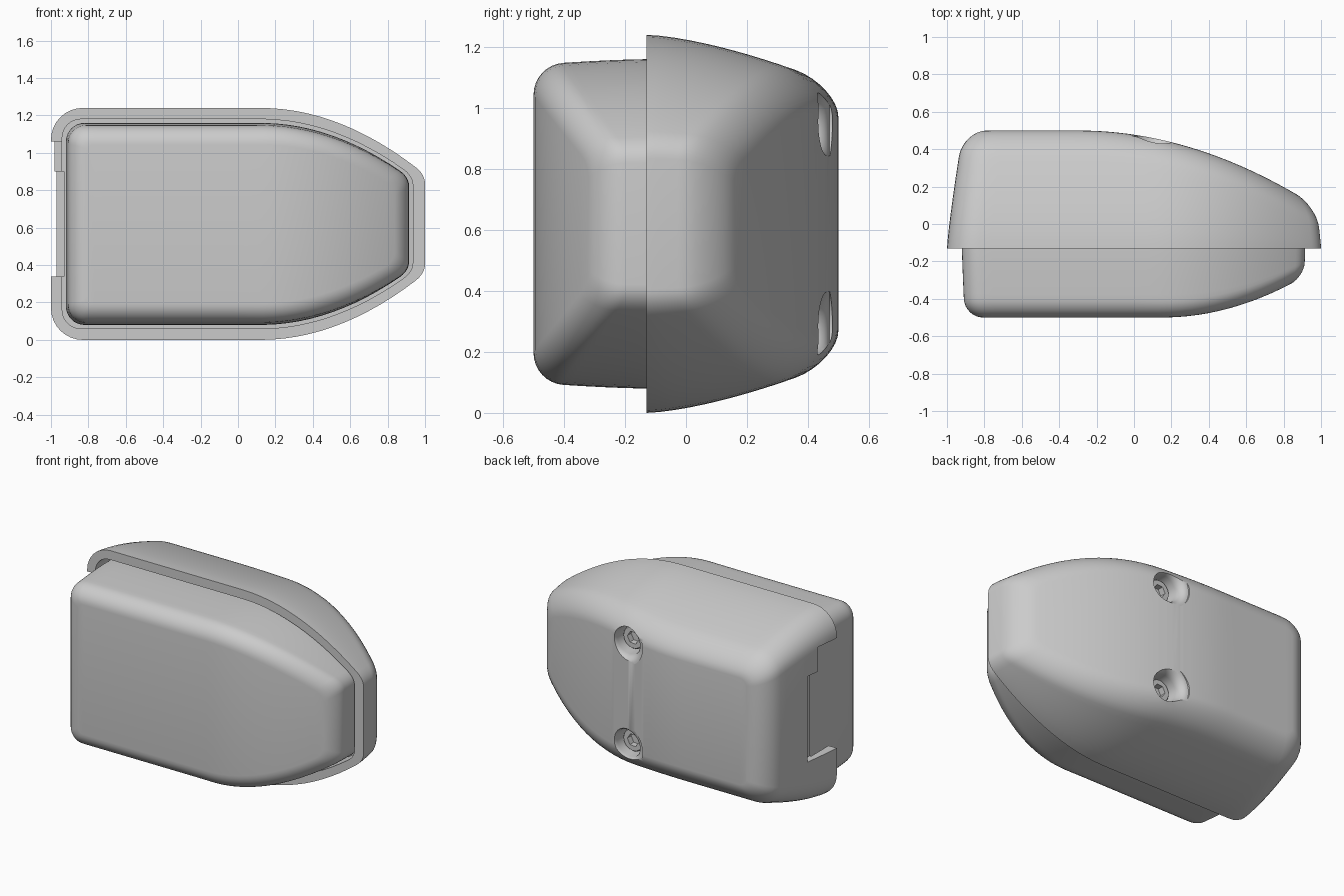
import bpy, bmesh, math

cube = bpy.data.objects.get("Cube")
if cube:
    bpy.data.objects.remove(cube)

MID = 0.62      # height of the symmetry plane
RIM = -0.13     # y of the parting rim
CURVE = 0.46    # how fast the outline narrows to the nose

grey = bpy.data.materials.new("light grey")
grey.use_nodes = True
colour = (0.6, 0.6, 0.6, 1)
grey.diffuse_color = colour
grey.node_tree.nodes["Principled BSDF"].inputs["Base Color"].default_value = colour


def loft(name, rings):
    """Skin equal rings; both ends close with strips across mirrored points."""
    bm = bmesh.new()
    rows = [[bm.verts.new(p) for p in ring] for ring in rings]
    n = len(rows[0])
    for a, b in zip(rows, rows[1:]):
        for i in range(n):
            j = (i + 1) % n
            bm.faces.new((a[i], a[j], b[j], b[i]))
    for row in (rows[0], rows[-1]):
        for i in range(n // 2 - 1):
            bm.faces.new((row[i], row[i + 1], row[n - 2 - i], row[n - 1 - i]))
    bmesh.ops.recalc_face_normals(bm, faces=bm.faces)
    mesh = bpy.data.meshes.new(name)
    bm.to_mesh(mesh)
    bm.free()
    mesh.materials.append(grey)
    obj = bpy.data.objects.new(name, mesh)
    bpy.context.collection.objects.link(obj)
    return obj


def outline(left, right, half, corner, nose=0.05):
    """Boat-like outline (x, z about the middle): round left corners, narrow nose."""
    top = []
    for i in range(9):
        a = math.pi / 2 * i / 8
        top.append((left + corner * (1 - math.cos(a)), half - corner * (1 - math.sin(a))))
    start = left + corner
    end = right - nose

    def drop(x):
        return half - CURVE * max(0, x - 0.12) ** 2
    for i in range(1, 29):
        x = start + (end - start) * i / 28
        top.append((x, drop(x)))
    z0, z1 = drop(end), drop(right)
    for i in range(1, 7):
        t = i / 6
        x = (1 - t) ** 2 * end + (2 * t - t * t) * right
        z = (1 - t) ** 2 * z0 + 2 * t * (1 - t) * z1 + t * t * (z1 - nose)
        top.append((x, z))
    return top + [(x, -z) for x, z in reversed(top)]


def back_y(x):
    return 0.5 - 0.25 * max(0, x + 0.3) ** 2


def front_y(x):
    return -0.5 + 0.38 * max(0, x - 0.15) ** 2


def floor_y(x):
    return min(0.05, back_y(x) - 0.14)


def flat_ring(points, depth):
    return [(x, depth(x), z + MID) for x, z in points]


def dome_rings(left, right, half, corner, r, nose_r, face, sign, taper):
    """Tapered wall from the rim, then a fillet onto the curved face."""
    steps = [(i / 10, 0) for i in range(11)] + [(1, math.pi / 2 * i / 8) for i in range(1, 9)]
    rings = []
    for t, a in steps:
        cut = 1 - math.cos(a)
        ring = []
        for x, z in outline(left + r * cut, right - nose_r * cut, half - r * cut,
                            max(corner - r * cut * 0.8, 0.04)):
            sx = x
            for _ in range(3):
                ry = r + (nose_r - r) * max(0, sx)
                y = RIM + t * (face(sx) - sign * ry - RIM) + sign * ry * math.sin(a)
                f = max(0, (y - RIM) * sign / 0.53)
                sx = x * (1 - taper[0] * f ** 1.2)
            ring.append((sx, y, z * (1 - taper[1] * f ** 1.5) + MID))
        rings.append(ring)
    return rings


def lathe(name, profile, x, z, hexes=()):
    """Turn (radius, y) pairs about a y axis; listed rings become hexagons."""
    rings = []
    for k, (r, y) in enumerate(profile):
        ring = []
        for i in range(48):
            a = (i + 0.5) * math.tau / 48
            q = r
            if k in hexes:
                q = r / math.cos((a - math.tau / 96) % (math.pi / 3) - math.pi / 6)
            ring.append((x + q * math.cos(a), y, z + q * math.sin(a)))
        rings.append(ring)
    return loft(name, rings)


def box(name, x, y, z):
    return loft(name, [[(x[0], d, z[1]), (x[1], d, z[1]), (x[1], d, z[0]), (x[0], d, z[0])]
                       for d in y])


def smooth(obj):
    bpy.ops.object.select_all(action='DESELECT')
    obj.select_set(True)
    bpy.context.view_layer.objects.active = obj
    bpy.ops.object.shade_smooth_by_angle(angle=math.radians(32))


# Back shell with a recess for the front body
recess = outline(-0.94, 0.935, 0.56, 0.1)
shell = loft("back_shell",
             [flat_ring(recess, floor_y), flat_ring(recess, lambda x: RIM)]
             + dome_rings(-1, 1, 0.62, 0.17, 0.14, 0.1, back_y, 1, (0.07, 0.21)))

# Front body, seated in the recess
seat = outline(-0.92, 0.915, 0.54, 0.1)
body = loft("front_body",
            [flat_ring(seat, lambda x: floor_y(x) + 0.01)]
            + dome_rings(-0.92, 0.915, 0.54, 0.1, 0.1, 0.07, front_y, -1, (0.025, 0.06)))

# Cutters: stepped notch in the end wall, and two flared screw holes
cutters = [box("notch_low", (-1.1, -0.93), (-0.2, 0.13), (0.34, 0.9)),
           box("notch_high", (-1.1, -0.93), (-0.2, 0.04), (0.88, 1.06))]
flare = [(0.09 + 0.05 * (1 - math.cos(a)), 0.41 + 0.06 * math.sin(a))
         for a in (math.pi / 2 * i / 6 for i in range(7))]
screws = []
for side, z in (("upper", MID + 0.335), ("lower", MID - 0.335)):
    cutters.append(lathe("hole_" + side, [(0.09, 0.32)] + flare + [(0.145, 0.6)], 0.12, z))
    screws.append(lathe("screw_" + side, [(0.075, 0.3), (0.075, 0.365), (0.068, 0.375),
                                          (0.036, 0.375), (0.036, 0.335)], 0.12, z, (3, 4)))

bpy.context.view_layer.objects.active = shell
for cutter in cutters:
    mod = shell.modifiers.new(cutter.name, 'BOOLEAN')
    mod.operation = 'DIFFERENCE'
    mod.solver = 'EXACT'
    mod.object = cutter
    bpy.ops.object.modifier_apply(modifier=mod.name)
    bpy.data.objects.remove(cutter)

for part in [shell, body] + screws:
    smooth(part)
